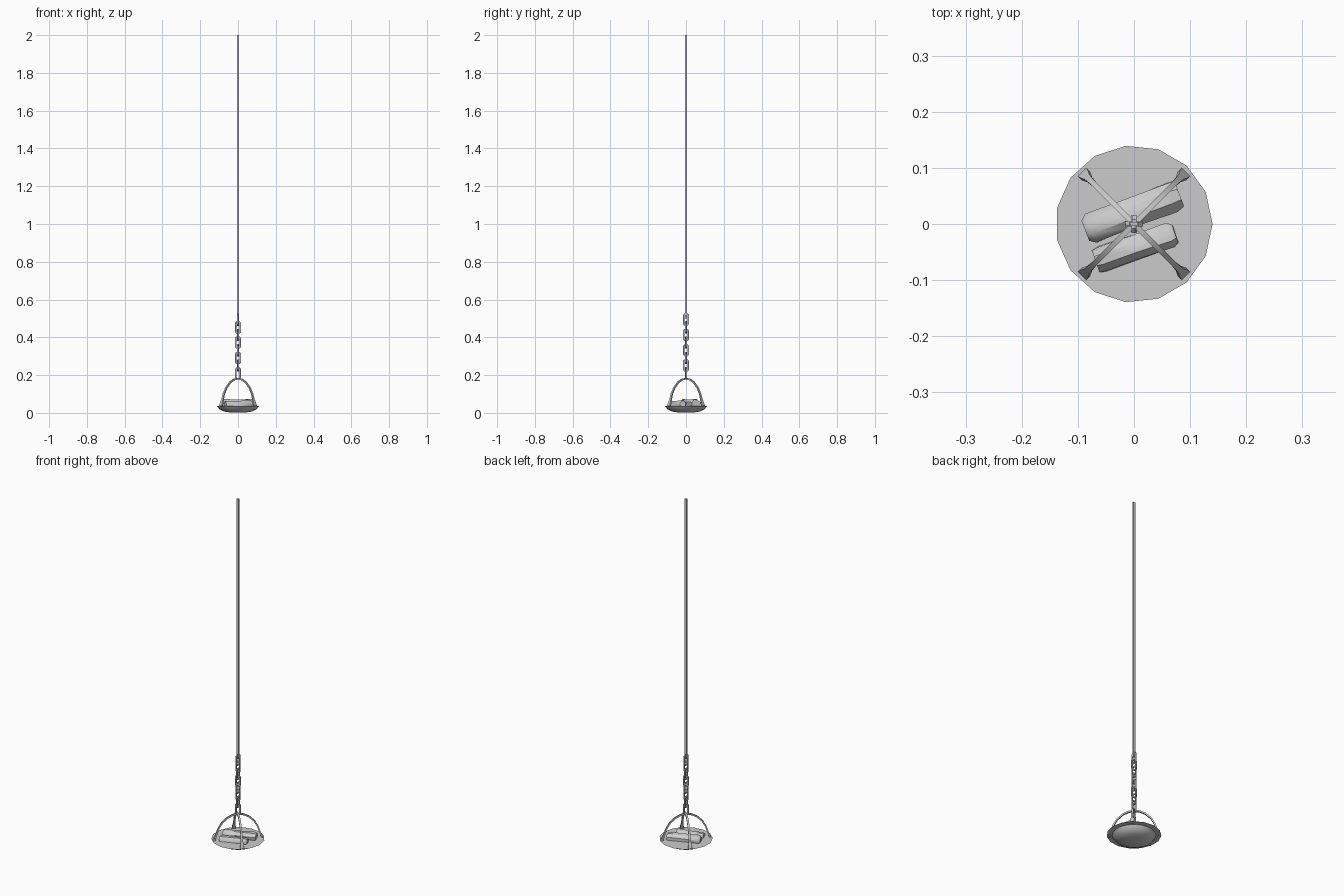
import bpy, bmesh, math, random
from math import sin, cos, pi, radians
from mathutils import Vector, Matrix

if "Cube" in bpy.data.objects:
    bpy.data.objects.remove(bpy.data.objects["Cube"])

random.seed(4)


def finish(name, bm, smooth=True):
    bmesh.ops.recalc_face_normals(bm, faces=bm.faces)
    me = bpy.data.meshes.new(name)
    bm.to_mesh(me)
    bm.free()
    ob = bpy.data.objects.new(name, me)
    bpy.context.collection.objects.link(ob)
    if smooth:
        bpy.context.view_layer.objects.active = ob
        ob.select_set(True)
        bpy.ops.object.shade_smooth_by_angle(angle=radians(40))
        ob.select_set(False)
    return ob


def skin(bm, rings, closed=False):
    """Join equal-sized rings of points into a tube, capped unless closed."""
    vr = [[bm.verts.new(p) for p in r] for r in rings]
    n = len(vr[0])
    pairs = list(zip(vr, vr[1:])) + ([(vr[-1], vr[0])] if closed else [])
    for a, b in pairs:
        for i in range(n):
            j = (i + 1) % n
            bm.faces.new((a[i], a[j], b[j], b[i]))
    if not closed:
        bm.faces.new(vr[0][::-1])
        bm.faces.new(vr[-1])


# hanging rod
bm = bmesh.new()
bmesh.ops.create_cube(bm, size=1, matrix=Matrix.Translation((0, 0, 1.25)) @ Matrix.Diagonal((0.012, 0.008, 1.5, 1)))
finish("hanging_rod", bm, False)

# chain links, alternating by a quarter turn
def chain_link(i, z):
    hw, hh, t, c = 0.0125, 0.029, 0.0052, 0.006
    path = [(hw, hh - c), (hw - c, hh), (c - hw, hh), (-hw, hh - c),
            (-hw, c - hh), (c - hw, -hh), (hw - c, -hh), (hw, c - hh)]
    rings = []
    for x, y in path:
        out = Vector((x / hw, 0, (y - math.copysign(hh - hw, y)) / hw)).normalized()
        rings.append([Vector((x, 0, y)) + out * (t * cos(a)) + Vector((0, t * sin(a), 0))
                      for a in (pi / 4 + k * pi / 2 for k in range(4))])
    bm = bmesh.new()
    skin(bm, rings, closed=True)
    ob = finish(f"chain_link_{i}", bm, False)
    ob.location.z = z
    ob.rotation_euler.z = (i % 2) * pi / 2 + radians(6 * (-1) ** (i // 2))


for i in range(8):
    chain_link(i, 0.21 + i * 0.0405)

# curved straps from the rim to the chain, flared at the feet
strap = [(0.128, 0.036, 0.011), (0.121, 0.056, 0.009), (0.115, 0.072, 0.006), (0.105, 0.102, 0.005),
         (0.086, 0.135, 0.005), (0.058, 0.162, 0.005), (0.028, 0.177, 0.005), (0.0, 0.181, 0.005)]
for k in range(4):
    bm = bmesh.new()
    rings = []
    for i, (r, z, w) in enumerate(strap):
        a, b = strap[max(i - 1, 0)], strap[min(i + 1, len(strap) - 1)]
        n = Vector((b[1] - a[1], 0, a[0] - b[0])).normalized() * 0.004
        p = Vector((r, 0, z))
        rings.append([p + s * n + Vector((0, d * w, 0)) for s, d in ((1, 1), (1, -1), (-1, -1), (-1, 1))])
    skin(bm, rings)
    ob = finish(f"strap_{k}", bm)
    ob.rotation_euler.z = pi / 4 + k * pi / 2

# shallow bowl, revolved outer and inner profile
profile = [(0.03, 0.012), (0.08, 0.02), (0.104, 0.037), (0.112, 0.037),
           (0.098, 0.019), (0.072, 0.007), (0.038, 0.001)]
bm = bmesh.new()
N = 24
skin(bm, [[(r * cos(2 * pi * i / N), r * sin(2 * pi * i / N), z) for i in range(N)] for r, z in profile])
finish("bowl", bm)

# thin fifteen-sided ember disc
bm = bmesh.new()
bmesh.ops.create_circle(bm, cap_ends=True, segments=15, radius=0.14,
                        matrix=Matrix.Translation((0, 0, 0.04)) @ Matrix.Rotation(0, 4, 'Z'))
turn = -math.atan2(bm.verts[:][0].co.y, bm.verts[:][0].co.x)
bmesh.ops.rotate(bm, verts=bm.verts, cent=(0, 0, 0), matrix=Matrix.Rotation(turn, 3, 'Z'))
finish("ember_disc", bm, False)


# rough logs with worn ends
def log(name, centre, length, radius, angle, tilt):
    bm = bmesh.new()
    rings = []
    for u, s in ((-0.5, 0.72), (-0.44, 1.0), (0.0, 0.94), (0.42, 1.02), (0.5, 0.9)):
        rings.append([(u * length, radius * s * cos(a) * random.uniform(0.93, 1.05),
                       radius * s * sin(a) * random.uniform(0.93, 1.05))
                      for a in (2 * pi * k / 8 + pi / 8 for k in range(8))])
    skin(bm, rings)
    ob = finish(name, bm)
    ob.location = centre
    ob.rotation_euler = (0, radians(tilt), radians(angle))


log("large_log", (-0.003, 0.021, 0.046), 0.18, 0.029, 21, 0)
log("small_log", (0.003, -0.042, 0.042), 0.15, 0.025, 199, 2)
